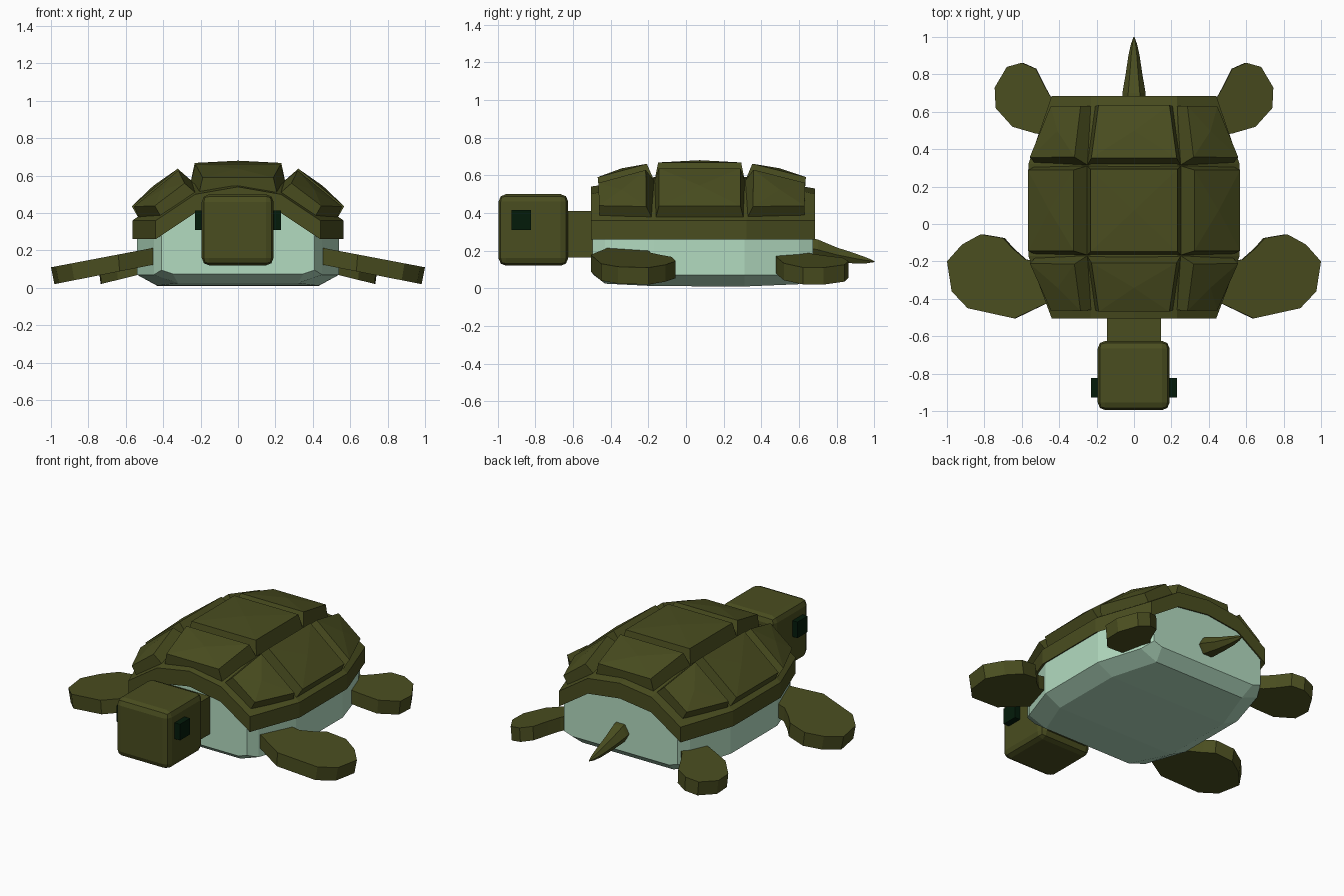
import bpy
import bmesh
from mathutils import Vector

if "Cube" in bpy.data.objects:
    bpy.data.objects.remove(bpy.data.objects["Cube"])


def material(name, rgb):
    m = bpy.data.materials.new(name)
    m.use_nodes = True
    m.diffuse_color = (*rgb, 1)
    m.node_tree.nodes["Principled BSDF"].inputs["Base Color"].default_value = (*rgb, 1)
    return m


olive = material("olive skin", (0.068, 0.075, 0.014))
mint = material("pale mint belly", (0.45, 0.71, 0.53))
dark = material("dark green eye", (0.001, 0.011, 0.003))


def build(name, verts, faces, mat):
    bm = bmesh.new()
    vs = [bm.verts.new(v) for v in verts]
    for f in faces:
        bm.faces.new([vs[i] for i in f])
    bmesh.ops.recalc_face_normals(bm, faces=bm.faces)
    mesh = bpy.data.meshes.new(name)
    bm.to_mesh(mesh)
    bm.free()
    mesh.materials.append(mat)
    obj = bpy.data.objects.new(name, mesh)
    bpy.context.collection.objects.link(obj)
    return obj


def loft(name, rings, mat):
    """Skin equal closed rings and cap both ends."""
    n = len(rings[0])
    faces = [list(range(n)), [(len(rings) - 1) * n + i for i in range(n)]]
    for r in range(len(rings) - 1):
        for i in range(n):
            j = (i + 1) % n
            faces.append([r * n + i, r * n + j, r * n + n + j, r * n + n + i])
    return build(name, [p for ring in rings for p in ring], faces, mat)


def box(name, lo, hi, mat, bevel=0):
    rings = [[(lo[0], lo[1], z), (hi[0], lo[1], z), (hi[0], hi[1], z), (lo[0], hi[1], z)]
             for z in (lo[2], hi[2])]
    obj = loft(name, rings, mat)
    if bevel:
        mod = obj.modifiers.new("soft edges", "BEVEL")
        mod.width = bevel
        mod.segments = 2
    return obj


def mirrored(half):
    """Complete a half section, listed from bottom to top on the +x side."""
    return half + [(-x, y, z) for x, y, z in reversed(half)]


# Belly: sections along y as (y, half width, bottom half width, bottom z, top z)
sections = [(-0.495, 0.41, 0.35, 0.075, 0.44), (-0.43, 0.45, 0.32, 0.025, 0.46),
            (-0.17, 0.54, 0.43, 0.012, 0.5), (0.31, 0.54, 0.43, 0.01, 0.5),
            (0.6, 0.45, 0.33, 0.022, 0.46), (0.675, 0.41, 0.35, 0.085, 0.44)]
loft("belly", [mirrored([(wb, y, zb), (w, y, max(0.07, zb + 0.02)), (w, y, 0.28), (0.2, y, zt)])
               for y, w, wb, zb, zt in sections], mint)

# Shell base: arched slab with a thick rim
rows = [(-0.505, 0.44, 0.50, 0.54), (-0.17, 0.565, 0.585, 0.59),
        (0.32, 0.565, 0.585, 0.59), (0.685, 0.44, 0.50, 0.53)]
rings = []
for y, w, z_in, z_mid in rows:
    top = [(w, 0.36), (0.23, z_in), (0, z_mid), (-0.23, z_in), (-w, 0.36)]
    rings.append([(x, y, z) for x, z in top] + [(x, y, z - 0.1) for x, z in reversed(top)])
loft("shell_base", rings, olive)

# Shell plates: a three by three grid of raised, tapered, slightly domed blocks
plate_rows = [(-0.465, 0.405, 0.215, 0.505), (-0.17, 0.53, 0.255, 0.585),
              (0.315, 0.53, 0.255, 0.585), (0.635, 0.405, 0.215, 0.505)]
grid = [[Vector((-w, y, 0.36)), Vector((-v, y, z)), Vector((v, y, z)), Vector((w, y, 0.36))]
        for y, w, v, z in plate_rows]
for r, row_name in enumerate(("front", "middle", "back")):
    for c, side in enumerate(("right", "center", "left")):
        base = [grid[r][c], grid[r][c + 1], grid[r + 1][c + 1], grid[r + 1][c]]
        normal = (base[2] - base[0]).cross(base[3] - base[1]).normalized()
        mid = sum(base, Vector()) / 4
        top = []
        for p in base:
            inward = (mid - p).normalized()
            top.append(p + normal * 0.083 + inward * 0.032)
        low = [p - normal * 0.03 for p in base]
        peak = sum(top, Vector()) / 4 + normal * 0.012
        faces = [[3, 2, 1, 0]]
        for i in range(4):
            j = (i + 1) % 4
            faces += [[i, j, 4 + j, 4 + i], [4 + i, 4 + j, 8]]
        build(f"shell_plate_{row_name}_{side}", low + top + [peak], faces, olive)

# Flippers: outlines sloping down towards the tips
front_outline = [(0.36, -0.24), (0.50, -0.2), (0.58, -0.19), (0.65, -0.13), (0.70, -0.075),
                 (0.82, -0.055), (0.92, -0.11), (1.0, -0.2), (0.975, -0.36), (0.89, -0.45),
                 (0.64, -0.505), (0.48, -0.43), (0.36, -0.38)]
back_outline = [(0.36, 0.6), (0.44, 0.67), (0.48, 0.74), (0.525, 0.83), (0.6, 0.862), (0.68, 0.84),
                (0.745, 0.73), (0.74, 0.62), (0.65, 0.52), (0.53, 0.485), (0.40, 0.46)]


def flipper(name, outline, slope, side):
    tip = max(x for x, y in outline)
    rings = []
    for z_tip, shrink in ((0.02, 0.03), (0.11, 0)):
        rings.append([(side * (x - shrink * (x - 0.4)), y, z_tip + slope * (tip - x))
                      for x, y in outline])
    loft(name, rings, olive)


for side, label in ((1, "left"), (-1, "right")):
    flipper(f"front_flipper_{label}", front_outline, 0.19, side)
    flipper(f"back_flipper_{label}", back_outline, 0.24, side)
    xs = sorted((side * 0.17, side * 0.23))
    box(f"eye_{label}", (xs[0], -0.927, 0.31), (xs[1], -0.823, 0.415), dark)

# Head and neck
box("head", (-0.194, -0.995, 0.12), (0.19, -0.625, 0.5), olive, 0.04)
box("neck", (-0.145, -0.66, 0.165), (0.145, -0.42, 0.41), olive)

# Tail: tapering six-sided spike, drooping then levelling out
hexagon = [(1, 0), (0.5, 0.87), (-0.5, 0.87), (-1, 0), (-0.5, -0.87), (0.5, -0.87)]
tail = [(0.6, 0.225, 0.064), (0.7, 0.205, 0.062), (0.8, 0.178, 0.045),
        (0.9, 0.158, 0.03), (0.96, 0.148, 0.017), (1.0, 0.142, 0.003)]
loft("tail", [[(r * a, y, z + r * b) for a, b in hexagon] for y, z, r in tail], olive)
